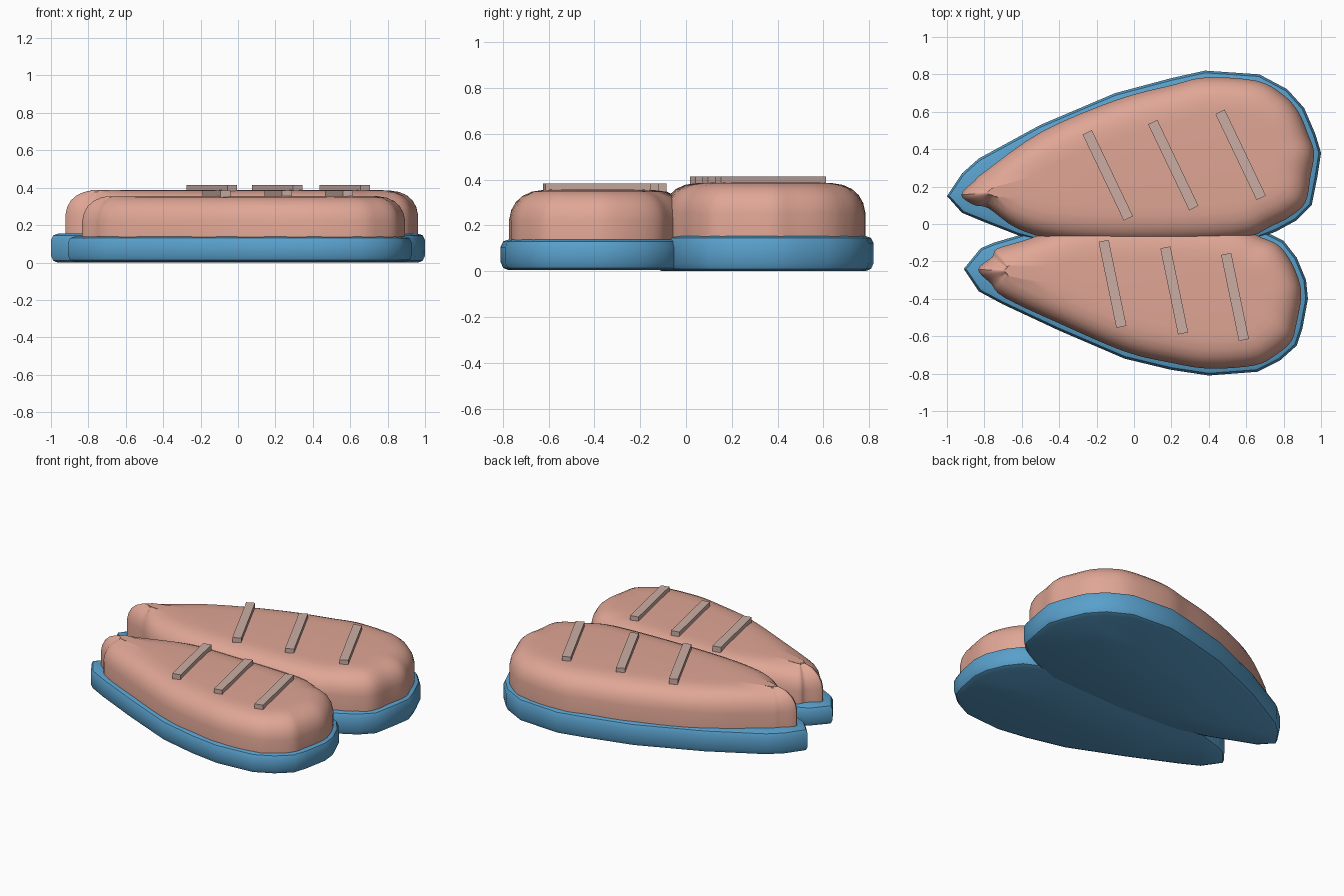
import bpy
import bmesh
from math import atan2
from mathutils import Vector
from mathutils.geometry import intersect_point_line

cube = bpy.data.objects.get("Cube")
if cube:
    bpy.data.objects.remove(cube, do_unlink=True)


def material(name, colour):
    mat = bpy.data.materials.new(name)
    mat.use_nodes = True
    mat.diffuse_color = (*colour, 1)
    mat.node_tree.nodes["Principled BSDF"].inputs["Base Color"].default_value = (*colour, 1)
    return mat


BLUE = material("tray blue", (0.1, 0.35, 0.6))
SALMON = material("fillet pink", (0.74, 0.38, 0.3))
PALE = material("strip pale pink", (0.6, 0.42, 0.37))


def smooth_outline(points, steps=4):
    """Closed Catmull-Rom curve through the points."""
    out = []
    n = len(points)
    for i in range(n):
        a, b, c, d = (points[(i + k) % n] for k in (-1, 0, 1, 2))
        for s in range(steps):
            t = s / steps
            out.append(0.5 * (2 * b + (c - a) * t + (2 * a - 5 * b + 4 * c - d) * t * t
                              + (3 * b - a - 3 * c + d) * t ** 3))
    return out


def inset(point, axis, amount):
    """Move an outline point towards the axis segment."""
    foot, t = intersect_point_line(point, *axis)
    foot = axis[0].lerp(axis[1], min(max(t, 0), 1)).to_2d()
    gap = foot - point.to_2d()
    return point.to_2d() + gap.normalized() * min(amount, 0.8 * gap.length)


def loft(name, outline, axis, profile, mat):
    """Stack inset copies of an outline, capped at both ends."""
    bm = bmesh.new()
    rings = [[bm.verts.new((*inset(p, axis, d), z)) for p in outline] for d, z in profile]
    n = len(outline)
    for low, high in zip(rings, rings[1:]):
        for i in range(n):
            j = (i + 1) % n
            bm.faces.new((low[i], low[j], high[j], high[i]))
    bm.faces.new(rings[0])
    bm.faces.new(rings[-1])
    bmesh.ops.recalc_face_normals(bm, faces=bm.faces)
    mesh = bpy.data.meshes.new(name)
    bm.to_mesh(mesh)
    bm.free()
    mesh.materials.append(mat)
    obj = bpy.data.objects.new(name, mesh)
    bpy.context.collection.objects.link(obj)
    bpy.ops.object.select_all(action="DESELECT")
    obj.select_set(True)
    bpy.context.view_layer.objects.active = obj
    bpy.ops.object.shade_smooth_by_angle(angle=0.6)


def strip(name, centre, along, bottom, top):
    """Thin flat bar lying on a fillet."""
    bpy.ops.mesh.primitive_cube_add(size=1, location=(*centre, (bottom + top) / 2))
    obj = bpy.context.object
    obj.name = name
    obj.scale = (along.length, 0.055, top - bottom)
    obj.rotation_euler.z = atan2(along.y, along.x)
    obj.data.materials.append(PALE)


def serving(side, points, axis, base, rim, crown, strip_centres, along):
    outline = [Vector((*p, 0)) for p in points]
    axis = [Vector((*p, 0)) for p in axis]

    # Tray with softened edges
    loft(side + "_tray", outline, axis,
         [(0.035, base), (0.012, base + 0.01), (0, base + 0.035), (0, rim - 0.035),
          (0.012, rim - 0.01), (0.04, rim)], BLUE)

    # Fillet: set in from the tray, a little more at the narrow tip
    body = [inset(p, axis, 0.037 + 0.04 * (p.x < -0.8)).to_3d() for p in outline]
    loft(side + "_fillet", smooth_outline(body), axis,
         [(0, rim - 0.02), (0, crown - 0.135), (0.01, crown - 0.09), (0.03, crown - 0.055),
          (0.06, crown - 0.028), (0.1, crown - 0.01), (0.15, crown - 0.002),
          (0.2, crown)], SALMON)

    # Strips across the top
    for i, centre in enumerate(strip_centres):
        strip(f"{side}_strip_{i + 1}", centre, Vector(along), crown - 0.01, crown + 0.027)


back = [(-1, .15), (-.92, .27), (-.83, .35), (-.5, .53), (-.1, .7), (.2, .78), (.38, .82),
        (.67, .8), (.82, .72), (.91, .62), (.97, .48), (1, .38), (.98, .25), (.95, .1),
        (.87, .02), (.76, -.04), (.55, -.12), (0, -.14), (-.4, -.12), (-.62, -.06),
        (-.8, .01), (-.92, .06)]
front = [(-.91, -.24), (-.82, -.13), (-.75, -.1), (-.58, -.05), (-.3, .04), (0, .05),
         (.5, .03), (.7, -.04), (.8, -.09), (.87, -.18), (.92, -.3), (.93, -.4),
         (.9, -.56), (.87, -.65), (.78, -.73), (.66, -.79), (.4, -.81), (.2, -.78),
         (-.05, -.72), (-.4, -.57), (-.7, -.43), (-.83, -.36)]

serving("back", back, [(-.75, .17), (.5, .36)], 0, .155, .387,
        [(-.14, .26), (.21, .315), (.57, .37)], (.22, -.46))
serving("front", front, [(-.66, -.25), (.5, -.38)], .004, .14, .357,
        [(-.115, -.32), (.215, -.355), (.54, -.39)], (.095, -.46))
